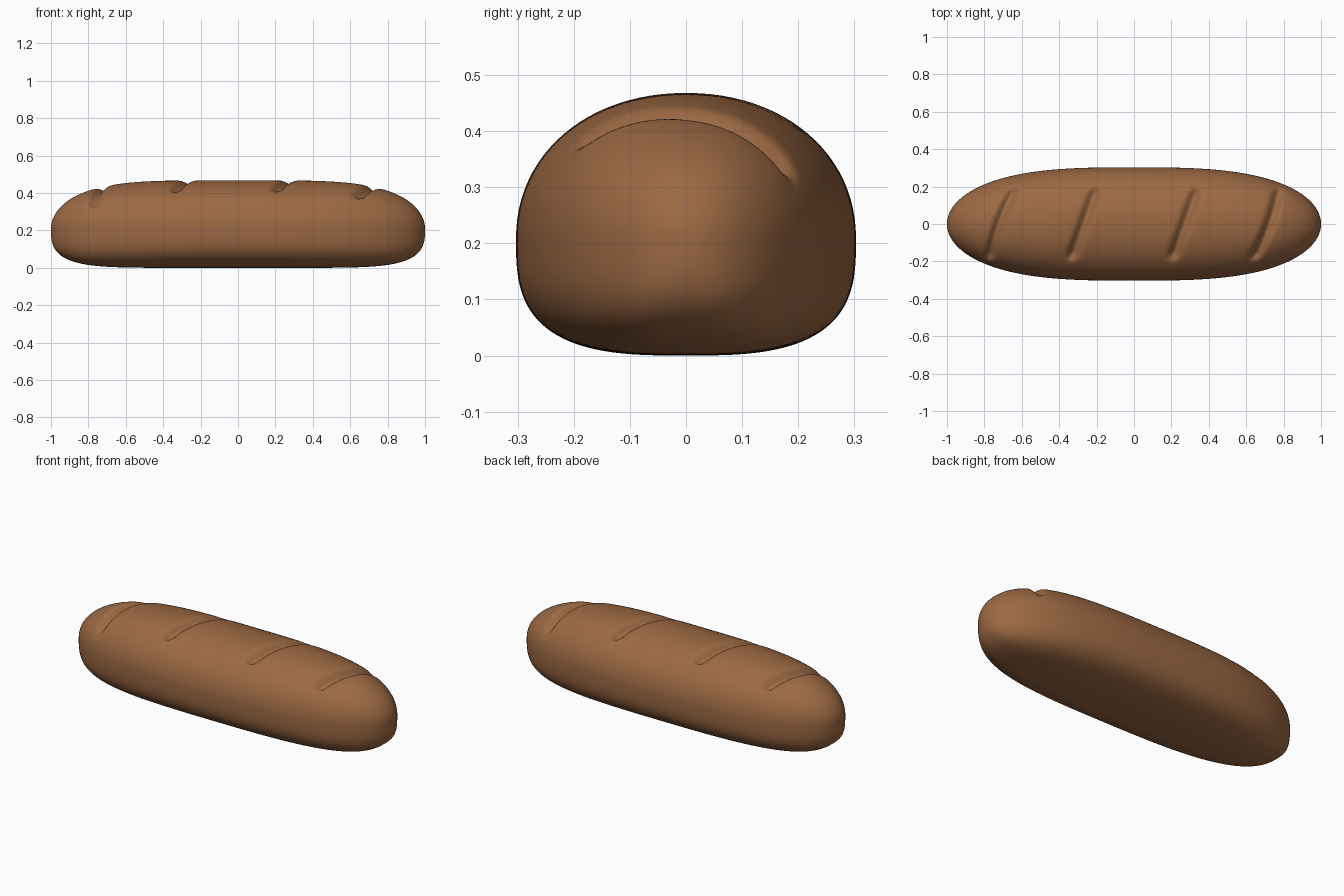
import bpy, bmesh, math

if "Cube" in bpy.data.objects:
    bpy.data.objects.remove(bpy.data.objects["Cube"])

HALF_W, MID_Z, TOP_H = 0.303, 0.21, 0.26
NX, NA = 320, 96
# scored cuts: centre x, bow towards the loaf end
CUTS = [(-0.705, -0.018), (-0.27, 0.0), (0.27, 0.0), (0.705, 0.018)]


def spow(v, p):
    return math.copysign(abs(v) ** p, v)


def cut_depth(x, y):
    """Depth of the slanted baker's cuts at a point on the crust."""
    reach = max(0.0, min(1.0, (0.205 - abs(y)) / 0.05))
    reach = reach * reach * (3 - 2 * reach)
    depth = 0.0
    for cx, bow in CUTS:
        line = cx + 0.36 * y + bow * (1 - (y / 0.19) ** 2)
        depth += 0.036 * math.exp(-((x - line) / 0.027) ** 2)
    return depth * reach


def section_point(x, a):
    """Domed top, flatter rounded base, both shrinking to the loaf ends."""
    ax = min(abs(x), 1.0)
    w = HALF_W * (1 - ax ** 3) ** 0.5
    up = TOP_H * (1 - ax ** 4.3) ** 0.5
    down = (MID_Z - 0.002) * (1 - ax ** 7) ** (1 / 3)
    c, s = math.cos(a), math.sin(a)
    p = 2 / 2.1 if s >= 0 else 2 / 3
    y = w * spow(c, p)
    z = MID_Z + (up if s >= 0 else down) * spow(s, p)
    if s > 0:
        z -= cut_depth(x, y) * min(1.0, s * 2)
    return (x, y, z)


# loaf: rings of cross-sections closed by a point at each end
bm = bmesh.new()
rings = []
for i in range(1, NX):
    x = math.sin(-math.pi / 2 + math.pi * i / NX)
    rings.append([bm.verts.new(section_point(x, 2 * math.pi * j / NA)) for j in range(NA)])
for r0, r1 in zip(rings, rings[1:]):
    for j in range(NA):
        k = (j + 1) % NA
        bm.faces.new((r0[j], r0[k], r1[k], r1[j]))
for x, ring in ((-1, rings[0]), (1, rings[-1])):
    tip = bm.verts.new((x, 0, MID_Z))
    for j in range(NA):
        bm.faces.new((tip, ring[j], ring[(j + 1) % NA]))
bmesh.ops.recalc_face_normals(bm, faces=bm.faces)
for v in bm.verts:
    v.co.z -= 0.002
for f in bm.faces:
    f.smooth = True

mesh = bpy.data.meshes.new("bread_loaf")
bm.to_mesh(mesh)
bm.free()
loaf = bpy.data.objects.new("bread_loaf", mesh)
bpy.context.collection.objects.link(loaf)

# crust colour
crust = bpy.data.materials.new("crust brown")
crust.diffuse_color = (0.33, 0.14, 0.056, 1)
crust.use_nodes = True
crust.node_tree.nodes["Principled BSDF"].inputs["Base Color"].default_value = crust.diffuse_color
mesh.materials.append(crust)
